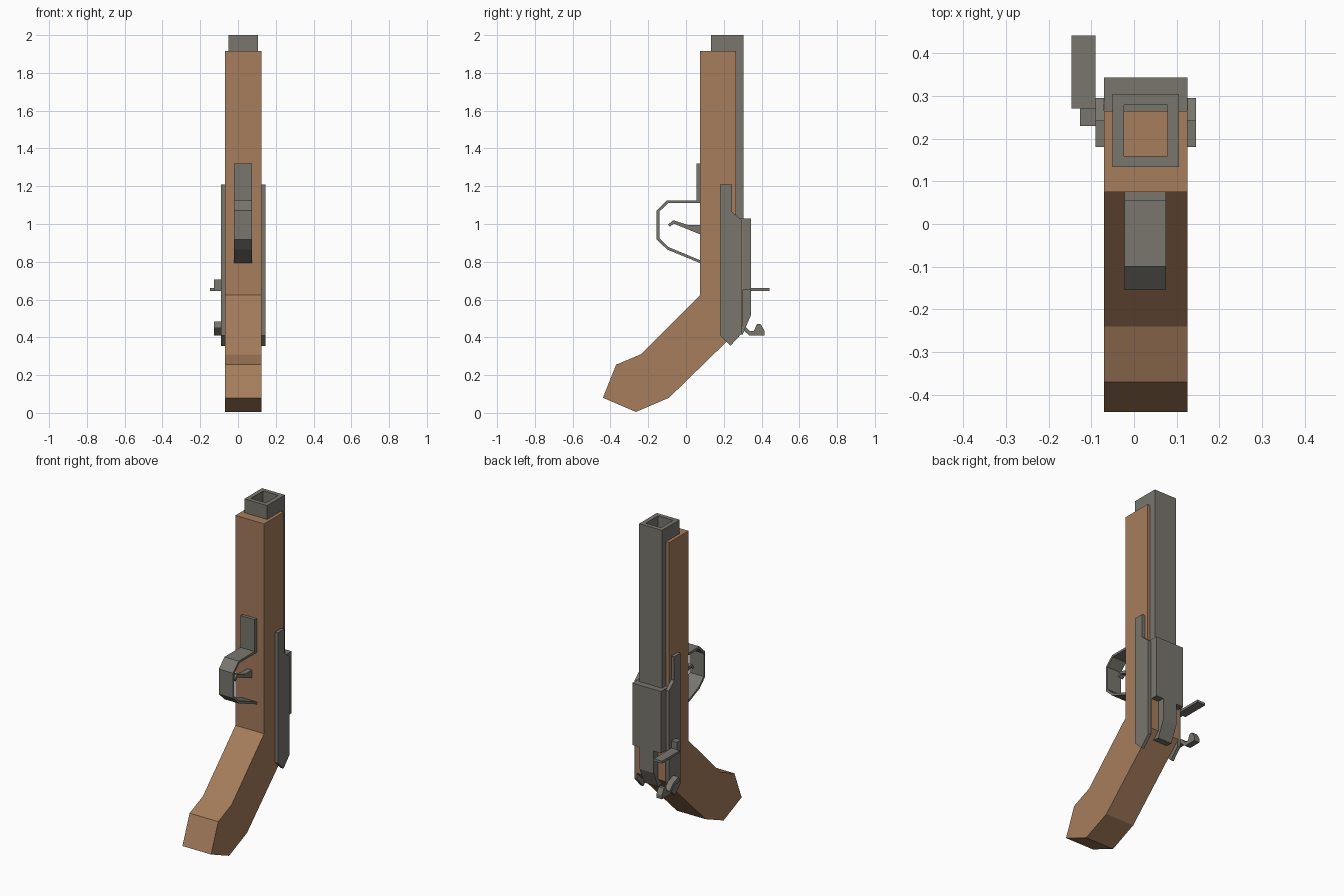
import bpy, bmesh

if "Cube" in bpy.data.objects:
    bpy.data.objects.remove(bpy.data.objects["Cube"])


def material(name, rgb):
    m = bpy.data.materials.new(name)
    m.diffuse_color = (*rgb, 1)
    m.use_nodes = True
    m.node_tree.nodes["Principled BSDF"].inputs["Base Color"].default_value = m.diffuse_color
    return m


wood = material("walnut wood", (0.38, 0.205, 0.107))
steel = material("dull steel", (0.19, 0.182, 0.155))


def prism(name, profile, x0, x1, mat):
    """Side profile of (y, z) points extruded from x0 to x1."""
    bm = bmesh.new()
    face = bm.faces.new([bm.verts.new((x0, y, z)) for y, z in profile])
    ext = bmesh.ops.extrude_face_region(bm, geom=[face])
    verts = [v for v in ext["geom"] if isinstance(v, bmesh.types.BMVert)]
    bmesh.ops.translate(bm, verts=verts, vec=(x1 - x0, 0, 0))
    bmesh.ops.recalc_face_normals(bm, faces=bm.faces)
    mesh = bpy.data.meshes.new(name)
    bm.to_mesh(mesh)
    bm.free()
    mesh.materials.append(mat)
    ob = bpy.data.objects.new(name, mesh)
    bpy.context.collection.objects.link(ob)
    return ob


def box(name, x0, x1, y0, y1, z0, z1, mat):
    return prism(name, [(y0, z0), (y1, z0), (y1, z1), (y0, z1)], x0, x1, mat)


# Wooden stock with angled grip
prism("stock", [(0.075, 1.915), (0.265, 1.915), (0.265, 1.03), (0.30, 1.0),
                (0.30, 0.46), (-0.09, 0.08), (-0.265, 0.005), (-0.44, 0.08),
                (-0.37, 0.255), (-0.24, 0.31), (0.075, 0.625)],
      -0.07, 0.125, wood)

# Square barrel with a hollow bore
barrel = box("barrel", -0.05, 0.105, 0.133, 0.305, 0.95, 2.0, steel)
bm = bmesh.new()
bm.from_mesh(barrel.data)
bm.faces.ensure_lookup_table()
muzzle = max(bm.faces, key=lambda f: f.calc_center_median().z)
bmesh.ops.inset_region(bm, faces=[muzzle], thickness=0.037)
bore = bmesh.ops.extrude_discrete_faces(bm, faces=[muzzle])["faces"][0]
rim = list(bore.verts)
bmesh.ops.translate(bm, verts=rim, vec=(0, 0, -0.4))
bm.to_mesh(barrel.data)
bm.free()

# Breech cover and the narrower tang below it
box("breech", -0.07, 0.125, 0.26, 0.343, 0.65, 1.03, steel)
prism("tang", [(0.25, 0.66), (0.343, 0.66), (0.343, 0.515), (0.30, 0.415),
               (0.25, 0.42)], -0.02, 0.075, steel)

# Lock plates on both sides
lock = [(0.18, 1.21), (0.243, 1.21), (0.243, 1.065), (0.295, 1.02),
        (0.295, 0.42), (0.235, 0.355), (0.18, 0.41)]
for side, x0, x1 in (("left", -0.09, -0.07), ("right", 0.125, 0.145)):
    prism(side + "_lock_plate", lock, x0, x1, steel)

# Striker plate and its mount on the left side
box("striker_mount", -0.127, -0.09, 0.23, 0.27, 0.645, 0.705, steel)
box("striker_plate", -0.147, -0.09, 0.27, 0.442, 0.645, 0.66, steel)

# Cocking hammer on the left side
prism("hammer", [(0.24, 0.45), (0.25, 0.485), (0.30, 0.47), (0.34, 0.432),
                 (0.36, 0.435), (0.375, 0.47), (0.395, 0.47), (0.415, 0.435),
                 (0.415, 0.41), (0.335, 0.41), (0.29, 0.45)],
      -0.127, -0.09, steel)

# Trigger guard: bent strap with a long front foot
prism("trigger_guard", [(0.075, 1.32), (0.055, 1.32), (0.055, 1.125),
                        (-0.10, 1.125), (-0.155, 1.072), (-0.155, 0.918),
                        (-0.10, 0.865), (0.075, 0.793), (0.075, 0.808),
                        (-0.093, 0.878), (-0.141, 0.924), (-0.141, 1.066),
                        (-0.094, 1.111), (0.075, 1.111)],
      -0.022, 0.075, steel)

# Trigger
prism("trigger", [(0.08, 0.995), (0.01, 0.995), (-0.068, 1.02),
                  (-0.095, 0.996), (-0.085, 0.986), (-0.065, 1.002),
                  (0.08, 0.943)], 0.01, 0.042, steel)
